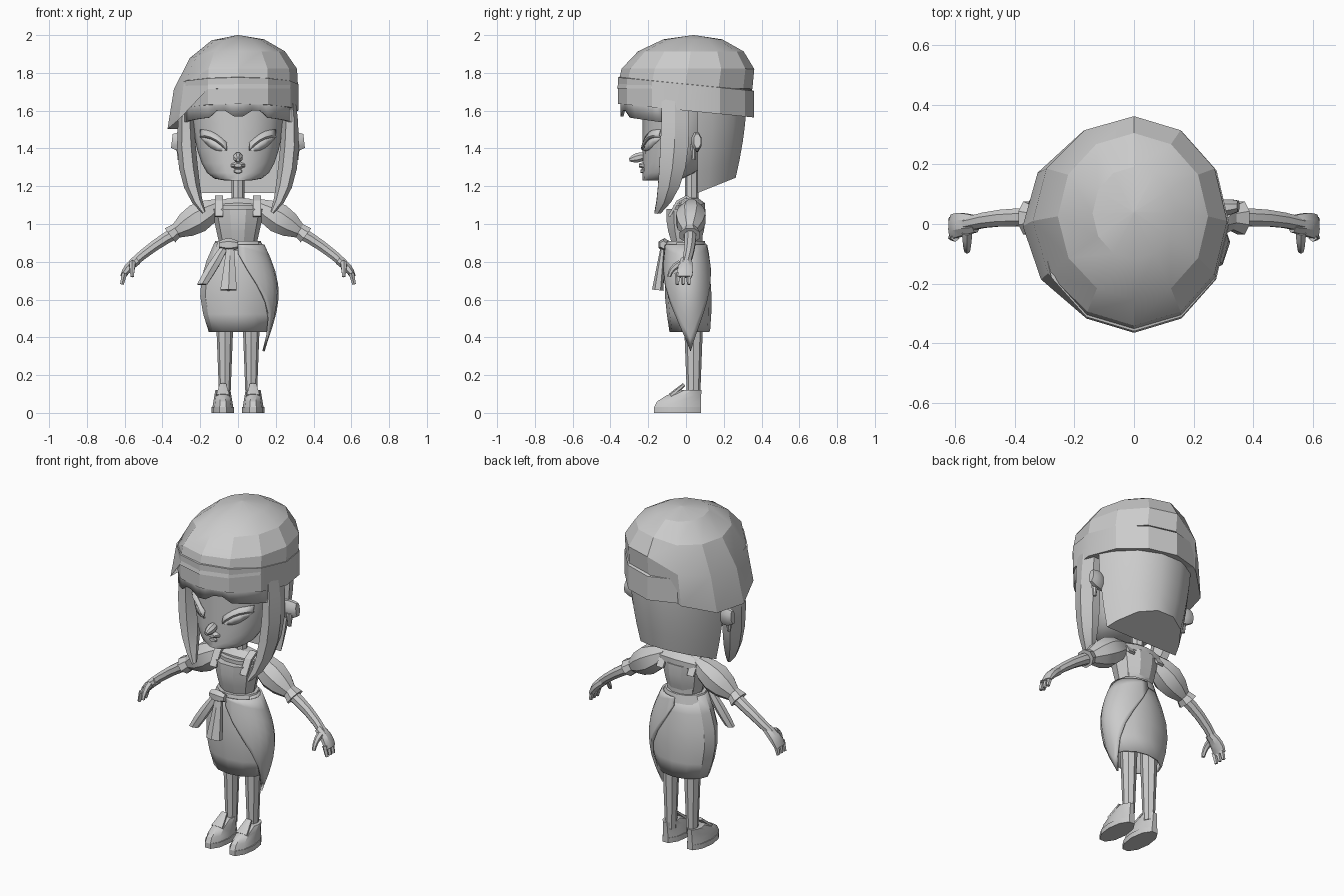
import bpy
from math import sin, cos, pi, radians
from mathutils import Vector
from mathutils.bvhtree import BVHTree

if "Cube" in bpy.data.objects:
    bpy.data.objects.remove(bpy.data.objects["Cube"])

grey = bpy.data.materials.new("plain_grey")
grey.use_nodes = True
grey.diffuse_color = (0.6, 0.6, 0.6, 1)
grey.node_tree.nodes["Principled BSDF"].inputs["Base Color"].default_value = grey.diffuse_color

ACROSS, FORWARD = Vector((1, 0, 0)), Vector((0, 1, 0))


def skin(name, rows, closed=True, caps=True, mirror=False, thickness=0, sharp_angle=28):
    """Join rows of points with quads, then thicken or mirror the result."""
    count = len(rows[0])
    verts = [tuple(point) for row in rows for point in row]
    faces = []
    for first in range(0, len(verts) - count, count):
        for j in range(count if closed else count - 1):
            k = (j + 1) % count
            faces.append((first + j, first + k, first + count + k, first + count + j))
    if closed and caps:
        faces.append(tuple(reversed(range(count))))
        faces.append(tuple(range(len(verts) - count, len(verts))))
    mesh = bpy.data.meshes.new(name)
    mesh.from_pydata(verts, [], faces)
    mesh.materials.append(grey)
    mesh.shade_smooth()
    mesh.set_sharp_from_angle(angle=radians(sharp_angle))
    part = bpy.data.objects.new(name, mesh)
    bpy.context.collection.objects.link(part)
    if thickness:
        shell = part.modifiers.new("thickness", "SOLIDIFY")
        shell.thickness = thickness
        shell.offset = 0
    if mirror:
        part.modifiers.new("mirror", "MIRROR")
    return part


def oval(z, width, depth, y=0, x=0, sides=12):
    """A level ring of points, given by its half width and half depth."""
    turns = [2 * pi * j / sides for j in range(sides)]
    return [Vector((x + width * cos(turn), y + depth * sin(turn), z)) for turn in turns]


def stack(name, bottom, top, size, steps=5, x=0, sides=12, **options):
    """Stack ovals from bottom to top; size(t) gives half width, half depth and y."""
    fractions = [i / steps for i in range(steps + 1)]
    rows = [oval(bottom + (top - bottom) * t, *size(t), x=x, sides=sides) for t in fractions]
    return skin(name, rows, **options)


def sweep(name, start, end, wide, deep, bend=None, swell=0, side=FORWARD, sides=8, steps=4, **options):
    """Sweep a tapering oval along a bent path, swelling in the middle."""
    start, end = Vector(start), Vector(end)
    bend = Vector(bend) if bend else (start + end) / 2
    rows = []
    for i in range(steps + 1):
        t = i / steps
        centre = start.lerp(bend, t).lerp(bend.lerp(end, t), t)
        across = side.cross((bend - start).lerp(end - bend, t)).normalized()
        extra = swell * sin(pi * t)
        half_wide = wide[0] + (wide[1] - wide[0]) * t + extra
        half_deep = deep[0] + (deep[1] - deep[0]) * t + extra
        turns = [2 * pi * (j + 0.5) / sides for j in range(sides)]
        rows.append([centre + side * half_wide * cos(a) + across * half_deep * sin(a) for a in turns])
    return skin(name, rows, **options)


# Head, narrowing to the chin with an upright face
def head_size(t):
    fullness = (t * t + 0.001) ** 0.2
    return 0.27 * fullness, 0.23 * fullness, 0.23 * fullness - 0.23


head_rows = []
for i in range(8):
    t = i / 7
    head_rows.append(oval(1.23 + t * t / 2, *head_size(t), sides=16))
head = skin("head", head_rows, sharp_angle=40)
surface = BVHTree.FromPolygons([v.co for v in head.data.vertices],
                               [p.vertices[:] for p in head.data.polygons])


# Slanted eyes under heavy lids, laid on the face
def eye_line(rise, arch, lift):
    line = []
    for i in range(6):
        t = i / 5
        x, z = 0.06 + 0.14 * t, 1.39 + 0.07 * t + rise + arch * sin(pi * t)
        hit = surface.ray_cast(Vector((x, -1, z)), FORWARD)[0]
        line.append((x, hit.y - lift, z))
    return line


skin("eyes", [eye_line(0, 0.02, 0.004), eye_line(0, -0.03, 0.004)],
     closed=False, mirror=True, thickness=0.006)
skin("eyelids", [eye_line(0.04, 0.02, 0.002), eye_line(0.01, 0.02, 0.016), eye_line(0, 0.02, 0.01)],
     closed=False, mirror=True, thickness=0.006)

# Nose, muzzle, lip and ears
sweep("nose", (0, -0.22, 1.36), (0, -0.3, 1.34), wide=(0.02, 0.01), deep=(0.02, 0.01),
      swell=0.012, side=ACROSS)
sweep("muzzle", (0, -0.2, 1.31), (0, -0.25, 1.31), wide=(0.06, 0.02), deep=(0.03, 0.01), side=ACROSS)
sweep("lower_lip", (0, -0.2, 1.28), (0, -0.24, 1.28), wide=(0.03, 0.02), deep=(0.02, 0.01), side=ACROSS)
sweep("ears", (0.26, 0.05, 1.43), (0.35, 0.06, 1.44), wide=(0.02, 0.02), deep=(0.05, 0.04),
      swell=0.01, mirror=True)
sweep("earlobes", (0.31, 0.04, 1.42), (0.31, 0.04, 1.34), wide=(0.02, 0.01), deep=(0.02, 0.01), mirror=True)

# Back hair, flat in front with a hem that rises to the back
hair_rows = []
for i in range(6):
    t = i / 5
    row = oval(1.7, 0.3 - 0.06 * t * t, 0.33 - 0.06 * t * t, sides=14)[:8]
    for point in row:
        point.y = max(point.y, 0.06)
        point.z += t * (0.4 * point.y - 0.56)
    hair_rows.append(row)
skin("back_hair", hair_rows)

# Long side locks curving in towards the chest
sweep("side_locks", (0.27, -0.06, 1.7), (0.18, -0.15, 1.06), bend=(0.3, -0.04, 1.22),
      wide=(0.08, 0.02), deep=(0.03, 0.01), swell=0.03, sides=6, steps=6, mirror=True)

# Fringe with notches between its tufts
fringe_top, fringe_hem = [], []
for i in range(16):
    a = radians(9 * i - 67)
    low = 1.6 if i in (5, 6, 9, 10) else 1.52 + 0.05 * cos(a)
    fringe_top.append((0.3 * sin(a), -0.34 * cos(a), 1.7))
    fringe_hem.append((0.3 * sin(a), -0.34 * cos(a), low))
skin("fringe", [fringe_top, fringe_hem], closed=False, thickness=0.015)

# Hat band tilted down to the back
band = [oval(1.6, 0.29, 0.33), oval(1.6, 0.32, 0.36), oval(1.74, 0.32, 0.36), oval(1.75, 0.29, 0.33)]
for row in band:
    for point in row:
        point.z -= 0.1 * point.y
skin("hat_band", band)

# Soft hat crown slouching over one side
crown = []
for i in range(5):
    slope = radians(25 * i)
    spread = sin(slope) + 0.01
    row = oval(1.76 + 0.24 * cos(slope), 0.32 * spread, 0.36 * spread, y=0.04 * cos(slope))
    for j, point in enumerate(row):
        droop = min(1, max(0, (cos(radians(30 * j - 165)) - 0.25) / 0.6))
        sag = 0.17 * droop * (1 - cos(slope)) ** 1.5
        point.z -= sag
        point.x *= 1 + 0.8 * sag
    crown.append(row)
skin("hat_crown", crown[::-1], sharp_angle=22)

# Neck, shoulders, torso and fitted bodice
stack("neck", 1.1, 1.3, lambda t: (0.035, 0.035, 0.03), steps=1, sides=8)
stack("torso", 0.85, 1.1, lambda t: (0.09 + 0.04 * t, 0.08, 0.01), steps=3, sides=10)
sweep("shoulders", (-0.12, 0.03, 1.09), (0.12, 0.03, 1.09), wide=(0.05, 0.05), deep=(0.03, 0.03), swell=0.025)
stack("bodice", 0.9, 1.08, lambda t: (0.1 + 0.04 * t, 0.08 + 0.03 * sin(2 * t), 0), steps=3, sides=10)
sweep("straps", (0.1, -0.09, 1.04), (0.1, 0.1, 1.04), bend=(0.1, 0, 1.25),
      wide=(0.03, 0.03), deep=(0.01, 0.01), side=ACROSS, sides=4, mirror=True)


# Skirt, waistband and pointed wrap panel
def skirt_size(t, ease=0):
    width = 0.12 + 0.03 * t + 0.06 * sin(pi * t)
    return width + ease, 0.05 + 0.35 * width + ease, 0.02 * t


stack("skirt", 0.9, 0.43, skirt_size, caps=False, thickness=0.01)
stack("waistband", 0.86, 0.91, lambda t: (0.14 - 0.02 * t, 0.11 - 0.01 * t, 0), steps=1)
panel = []
for i in range(9):
    row = []
    for j in range(13):
        a = radians(15 * j - 90)
        t = i / 8 * (1.2 - 2.2 * abs(a) / pi)
        width, depth, y = skirt_size(t, ease=0.014)
        row.append((width * cos(a), y + depth * sin(a), 0.89 - 0.47 * t))
    panel.append(row)
skin("wrap_panel", panel, closed=False, thickness=0.012, sharp_angle=35)

# Sash knot and hanging ends
sweep("sash_knot", (-0.1, -0.11, 0.89), (0, -0.12, 0.89), wide=(0.02, 0.02), deep=(0.02, 0.02),
      swell=0.015, sides=6)
sweep("sash_long_end", (-0.04, -0.12, 0.9), (-0.05, -0.15, 0.65), wide=(0.02, 0.05), deep=(0.01, 0.03),
      side=ACROSS, sides=6)
sweep("sash_short_end", (-0.06, -0.11, 0.9), (-0.19, -0.14, 0.68), wide=(0.02, 0.03), deep=(0.01, 0.02),
      swell=0.01, side=ACROSS, sides=6)

# Puffed sleeves with flared cuffs
sweep("sleeves", (0.1, 0.03, 1.1), (0.33, 0.02, 0.96), wide=(0.04, 0.04), deep=(0.04, 0.04),
      swell=0.045, mirror=True)
sweep("cuffs", (0.32, 0.02, 0.97), (0.36, 0.02, 0.94), wide=(0.04, 0.06), deep=(0.04, 0.05),
      steps=1, mirror=True)

# Bare arms and hands
sweep("arms", (0.32, 0.02, 0.96), (0.56, 0, 0.79), bend=(0.45, 0.03, 0.89),
      wide=(0.035, 0.025), deep=(0.035, 0.025), mirror=True)
sweep("palms", (0.53, 0, 0.81), (0.61, -0.01, 0.72), bend=(0.59, 0, 0.77),
      wide=(0.03, 0.045), deep=(0.025, 0.015), swell=0.005, mirror=True)
for finger, y in (("front_finger", -0.045), ("middle_finger", -0.015), ("rear_finger", 0.015)):
    sweep(finger, (0.6, y, 0.74), (0.615, y, 0.68), wide=(0.015, 0.01), deep=(0.015, 0.01),
          sides=5, steps=2, mirror=True)
sweep("thumbs", (0.56, -0.03, 0.79), (0.56, -0.09, 0.72), bend=(0.56, -0.08, 0.77),
      wide=(0.02, 0.01), deep=(0.02, 0.01), side=ACROSS, sides=6, mirror=True)

# Legs and rounded shoes with raised tongues
stack("legs", 0.08, 0.6, lambda t: (0.03 + 0.02 * t, 0.035 + 0.02 * t, 0.04), steps=3, x=0.07, sides=8, mirror=True)
stack("soles", 0, 0.03, lambda t: (0.06, 0.13, -0.045), steps=1, x=0.08, sides=10, mirror=True)
stack("shoes", 0.03, 0.12, lambda t: (0.055 - 0.015 * t, 0.13 - 0.07 * t * t, 0.07 * t * t - 0.045),
      steps=3, x=0.08, sides=10, mirror=True)
sweep("shoe_tongues", (0.08, -0.08, 0.09), (0.08, -0.01, 0.15), wide=(0.04, 0.02), deep=(0.015, 0.01),
      side=ACROSS, sides=6, steps=2, mirror=True)
